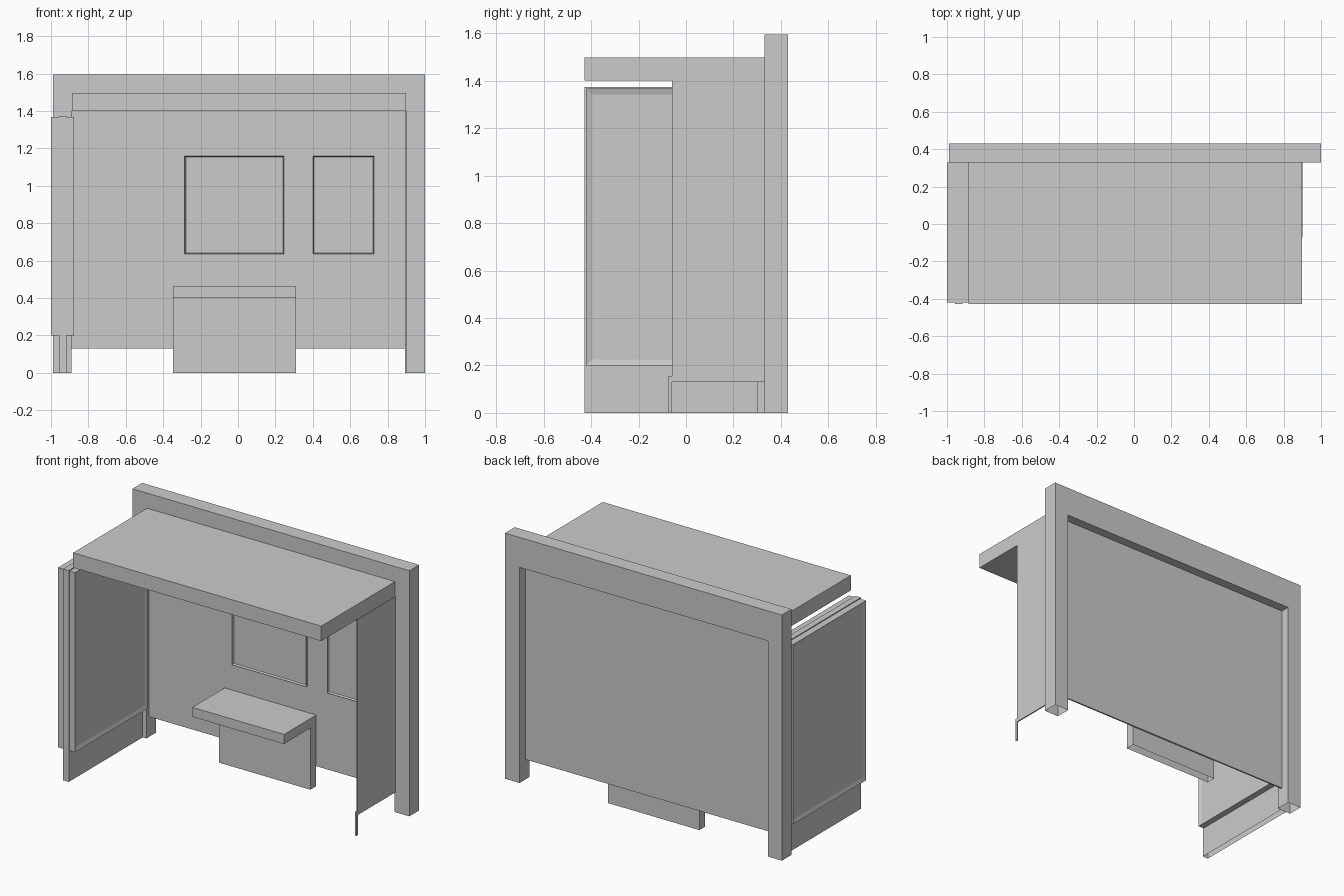
import bpy, bmesh
from mathutils import Vector

if "Cube" in bpy.data.objects:
    bpy.data.objects.remove(bpy.data.objects["Cube"])


def finish(name, bm):
    me = bpy.data.meshes.new(name)
    bm.to_mesh(me)
    bm.free()
    ob = bpy.data.objects.new(name, me)
    bpy.context.collection.objects.link(ob)
    return ob


def open_ground(bm):
    # parts that stand on the ground are hollow underneath
    bm.normal_update()
    down = [f for f in bm.faces if all(v.co.z < 1e-4 for v in f.verts)]
    bmesh.ops.delete(bm, geom=down, context='FACES_ONLY')


def box(name, x, y, z, inset=None):
    bm = bmesh.new()
    bmesh.ops.create_cube(bm, size=1)
    for v in bm.verts:
        v.co = Vector([a + (b - a) * (c + 0.5) for (a, b), c in zip((x, y, z), v.co)])
    bm.normal_update()
    if inset:
        # recessed poster field on the face that points along the given direction
        direction, border, depth = inset
        face = max(bm.faces, key=lambda f: f.normal.dot(Vector(direction)))
        bmesh.ops.inset_individual(bm, faces=[face], thickness=border)
        for v in face.verts:
            v.co -= Vector(direction) * depth
    open_ground(bm)
    return finish(name, bm)


def extrude(name, profile, vec):
    bm = bmesh.new()
    face = bm.faces.new([bm.verts.new(p) for p in profile])
    new = bmesh.ops.extrude_face_region(bm, geom=[face])['geom']
    for v in new:
        if isinstance(v, bmesh.types.BMVert):
            v.co += Vector(vec)
    # extrusion can drop the source face, so restore the near cap if needed
    if not face.is_valid:
        bmesh.ops.holes_fill(bm, edges=[e for e in bm.edges if e.is_boundary])
    bmesh.ops.recalc_face_normals(bm, faces=bm.faces)
    open_ground(bm)
    return finish(name, bm)


# Rear portal: two posts joined by a top beam
portal = [(-0.99, 0), (-0.99, 1.595), (1.0, 1.595), (1.0, 0),
          (0.895, 0), (0.895, 1.4), (-0.89, 1.4), (-0.89, 0)]
extrude("rear_portal", [(x, 0.33, z) for x, z in portal], (0, 0.1, 0))

# Roof slab
box("roof", (-0.885, 0.897), (-0.427, 0.33), (1.4, 1.497))

# Glass walls and the small foot of the side wall
box("rear_wall", (-0.89, 0.895), (0.36, 0.37), (0.13, 1.4))
box("side_wall", (0.893, 0.901), (-0.06, 0.36), (0.13, 1.4))
box("side_wall_foot", (0.892, 0.902), (-0.073, -0.058), (0, 0.155))

# Poster frames on the rear wall
for name, x in (("wide_poster", (-0.285, 0.247)), ("narrow_poster", (0.4, 0.728))):
    box(name, x, (0.345, 0.361), (0.635, 1.16), ((0, -1, 0), 0.008, 0.012))

# Bench: seat with a full-width rear support
bench = [(0.03, 0.4), (0.03, 0.462), (0.36, 0.462), (0.36, 0), (0.3, 0), (0.3, 0.4)]
extrude("bench", [(-0.348, y, z) for y, z in bench], (0.658, 0, 0))

# Advertising panel: central core on the ground, framed display on each side
box("display_core", (-0.957, -0.917), (-0.427, 0.33), (0, 1.373))
for name, x, d in (("outer_display", (-1.0, -0.957), -1), ("inner_display", (-0.917, -0.877), 1)):
    box(name, x, (-0.42, 0.33), (0.2, 1.367), ((d, 0, 0), 0.036, 0.008))
